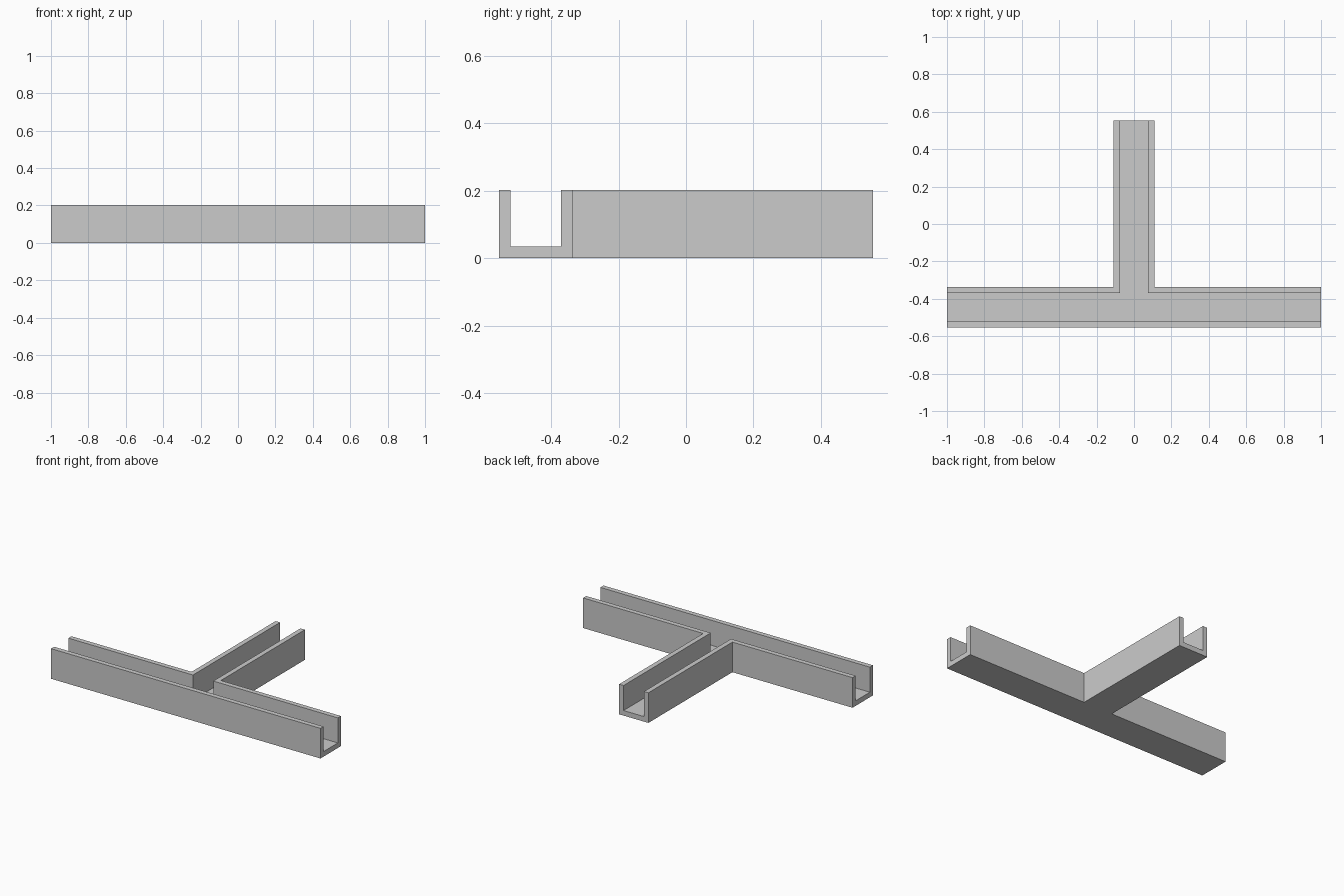
import bpy
import bmesh

cube = bpy.data.objects.get("Cube")
if cube:
    bpy.data.objects.remove(cube)

LENGTH, DEPTH, HEIGHT = 2.0, 1.108, 0.202
WIDTH, WALL = 0.217, 0.033
FRONT, BACK = -DEPTH / 2, DEPTH / 2

grey = bpy.data.materials.new("light grey")
grey.use_nodes = True
colour = (0.6, 0.6, 0.6, 1)
grey.diffuse_color = colour
grey.node_tree.nodes["Principled BSDF"].inputs["Base Color"].default_value = colour


def tee_prism(name, inset, overshoot, z0, z1):
    """Upright prism with a T-shaped plan, narrowed by inset and lengthened by overshoot."""
    end, stem = LENGTH / 2 + overshoot, WIDTH / 2 - inset
    near, far, tip = FRONT + inset, FRONT + WIDTH - inset, BACK + overshoot
    right_half = [(end, near), (end, far), (stem, far), (stem, tip)]
    outline = right_half + [(-x, y) for x, y in reversed(right_half)]
    bm = bmesh.new()
    base = bm.faces.new([bm.verts.new((x, y, z0)) for x, y in outline])
    top = bmesh.ops.extrude_face_region(bm, geom=[base])["geom"]
    bmesh.ops.translate(bm, vec=(0, 0, z1 - z0),
                        verts=[v for v in top if isinstance(v, bmesh.types.BMVert)])
    bmesh.ops.recalc_face_normals(bm, faces=bm.faces)
    mesh = bpy.data.meshes.new(name)
    bm.to_mesh(mesh)
    bm.free()
    mesh.materials.append(grey)
    obj = bpy.data.objects.new(name, mesh)
    bpy.context.collection.objects.link(obj)
    return obj


# Solid T-shaped body and the open channel running through all three arms
body = tee_prism("tee_channel", 0, 0, 0, HEIGHT)
cutter = tee_prism("channel_cutter", WALL, 0.1, WALL + 0.001, HEIGHT + 0.1)
cutter.hide_render = True

cut = body.modifiers.new("Channel", "BOOLEAN")
cut.operation = "DIFFERENCE"
cut.solver = "EXACT"
cut.object = cutter

# Apply the cut and drop the helper
bpy.context.view_layer.update()
evaluated = body.evaluated_get(bpy.context.evaluated_depsgraph_get())
result = bpy.data.meshes.new_from_object(evaluated)
body.modifiers.clear()
body.data = result
bpy.data.objects.remove(cutter)
